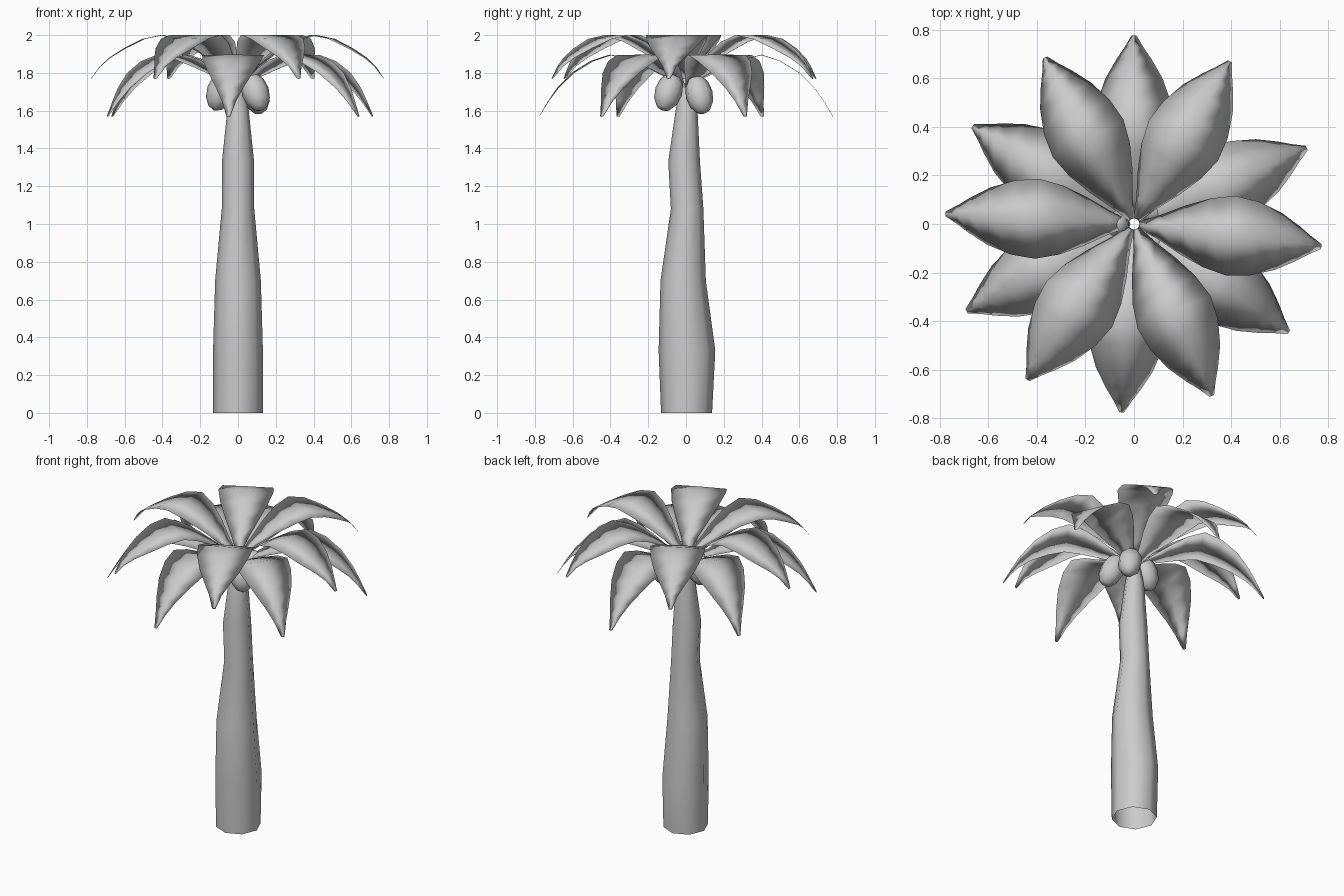
import bpy, bmesh, math
from mathutils import Vector, Matrix

if "Cube" in bpy.data.objects:
    bpy.data.objects.remove(bpy.data.objects["Cube"])

grey = bpy.data.materials.new("mid_grey")
grey.diffuse_color = (0.55, 0.55, 0.55, 1)
grey.use_nodes = True
grey.node_tree.nodes["Principled BSDF"].inputs["Base Color"].default_value = grey.diffuse_color


def finish(bm, name):
    me = bpy.data.meshes.new(name)
    bm.to_mesh(me)
    bm.free()
    for p in me.polygons:
        p.use_smooth = True
    me.materials.append(grey)
    ob = bpy.data.objects.new(name, me)
    bpy.context.collection.objects.link(ob)
    return ob


def bridge(bm, rows):
    # joins closed rings of vertices
    for a, b in zip(rows, rows[1:]):
        n = len(a)
        for i in range(n):
            j = (i + 1) % n
            bm.faces.new((a[i], a[j], b[j], b[i]))


# Trunk: open eight-sided tube; rings are (z, y centre, x radius, y radius)
RINGS = [(0, 0.003, 0.133, 0.135), (0.33, 0.005, 0.132, 0.15),
         (0.70, -0.015, 0.121, 0.12), (1.08, 0.006, 0.086, 0.086),
         (1.33, -0.01, 0.085, 0.084), (1.60, 0.003, 0.057, 0.058),
         (1.78, 0.0, 0.024, 0.024)]
bm = bmesh.new()
rows = []
for z, cy, rx, ry in RINGS:
    rows.append([bm.verts.new((rx * math.cos(k * math.pi / 4),
                               cy + ry * math.sin(k * math.pi / 4), z))
                 for k in range(8)])
bridge(bm, rows)
finish(bm, "trunk")

# Leaf profiles: (distance from centre, half width), with a height for each tier
SHAPE = [(0.022, 0.014), (0.10, 0.048), (0.20, 0.10), (0.30, 0.142),
         (0.40, 0.165), (0.50, 0.153), (0.60, 0.118), (0.68, 0.072),
         (0.73, 0.038), (0.778, 0.010)]
UPPER = [1.77, 1.83, 1.905, 1.965, 2.0, 1.98, 1.93, 1.88, 1.835, 1.77]
LOWER = [1.72, 1.775, 1.825, 1.87, 1.895, 1.862, 1.80, 1.72, 1.65, 1.57]
THICK = 0.0015


def leaf(name, heights, degrees):
    # paper-thin lens: top and underside share the rim, so shading rounds off there
    bm = bmesh.new()
    turn = Matrix.Rotation(math.radians(degrees), 4, 'Z')
    rows = []
    for (r, w), z in zip(SHAPE, heights):
        ring = [(w, 0), (0, THICK), (-w, 0), (0, -THICK)]
        rows.append([bm.verts.new(turn @ Vector((r, y, z + dz))) for y, dz in ring])
    bridge(bm, rows)
    bm.faces.new(rows[0][::-1])
    bm.faces.new(rows[-1])
    bmesh.ops.recalc_face_normals(bm, faces=bm.faces[:])
    finish(bm, name)


for k in range(6):
    leaf(f"upper_leaf_{k + 1}", UPPER, 59.4 + 58.75 * k)
    leaf(f"lower_leaf_{k + 1}", LOWER, 90 + 58.75 * k)

# Fruits: low-poly ellipsoids leaning in towards the trunk top
for k, (x, y, z) in enumerate([(0.092, -0.092, 1.70), (0.09, 0.07, 1.685),
                               (-0.092, 0.0, 1.705)]):
    bm = bmesh.new()
    bmesh.ops.create_uvsphere(bm, u_segments=8, v_segments=6, radius=1)
    lean = Vector((-x * 0.4, -y * 0.4, 0.11)).to_track_quat('Z', 'Y')
    bm.transform(Matrix.Translation((x, y, z)) @ lean.to_matrix().to_4x4()
                 @ Matrix.Diagonal((0.073, 0.073, 0.11, 1)))
    finish(bm, f"fruit_{k + 1}")
